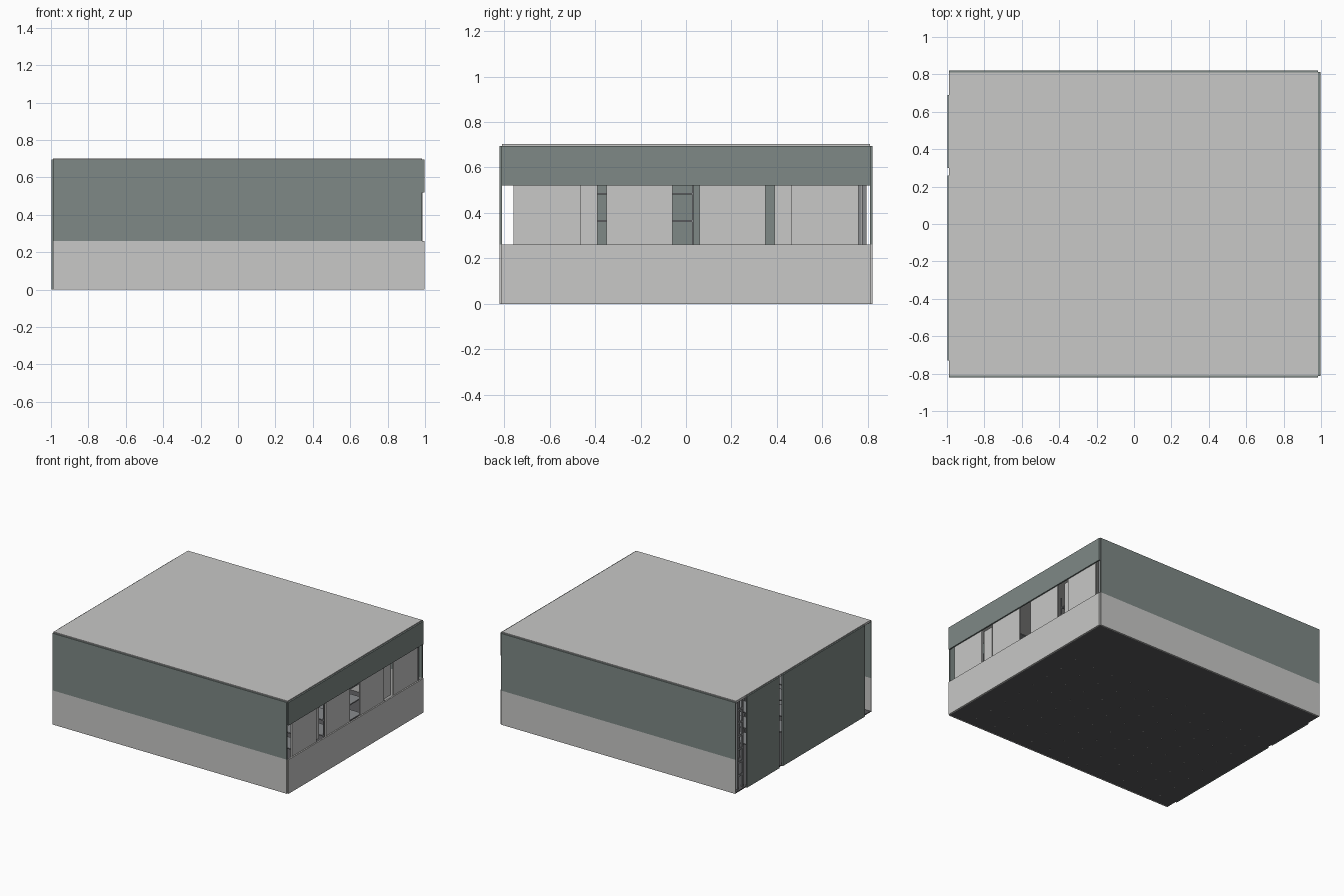
import bpy, bmesh

if "Cube" in bpy.data.objects:
    bpy.data.objects.remove(bpy.data.objects["Cube"])


def material(name, rgb):
    m = bpy.data.materials.new(name)
    m.diffuse_color = (*rgb, 1)
    m.use_nodes = True
    m.node_tree.nodes["Principled BSDF"].inputs["Base Color"].default_value = m.diffuse_color
    return m


LIGHT = material("light_grey", (0.58, 0.58, 0.57))
GREEN = material("grey_green", (0.21, 0.25, 0.238))
DARK = material("dark_floor", (0.10, 0.10, 0.105))
STEEL = material("steel", (0.25, 0.26, 0.27))


def boxes(name, mat, spans):
    """One object made of boxes given as (x0, x1, y0, y1, z0, z1)."""
    bm = bmesh.new()
    for x0, x1, y0, y1, z0, z1 in spans:
        r = bmesh.ops.create_cube(bm, size=1)
        for v in r["verts"]:
            v.co = ((x0 + x1) / 2 + v.co.x * (x1 - x0),
                    (y0 + y1) / 2 + v.co.y * (y1 - y0),
                    (z0 + z1) / 2 + v.co.z * (z1 - z0))
    me = bpy.data.meshes.new(name)
    bm.to_mesh(me)
    bm.free()
    me.materials.append(mat)
    ob = bpy.data.objects.new(name, me)
    bpy.context.collection.objects.link(ob)
    return ob


SILL, HEAD, TOP = 0.26, 0.52, 0.695

# Floor slab and flat roof
boxes("floor", DARK, [(-0.988, 0.986, -0.81, 0.81, 0.001, 0.008)])
boxes("roof", LIGHT, [(-0.988, 0.985, -0.809, 0.809, 0.685, 0.702)])

# Long walls, light below and green above
for name, y0, y1 in (("front_wall", -0.82, -0.81), ("back_wall", 0.81, 0.82)):
    boxes(name + "_lower", LIGHT, [(-0.99, 0.985, y0, y1, 0, SILL)])
    boxes(name + "_upper", GREEN, [(-0.99, 0.985, y0, y1, SILL, TOP)])

# Right wall: plinth, top band and recessed panels between window gaps
boxes("right_wall_lower", LIGHT, [(0.985, 0.996, -0.812, 0.812, 0, SILL)])
boxes("right_wall_upper", GREEN, [(0.985, 0.996, -0.812, 0.812, HEAD, TOP)])
boxes("right_wall_panels", LIGHT,
      [(0.976, 0.986, a, b, SILL - 0.01, HEAD + 0.01)
       for a, b in ((-0.76, -0.465), (-0.35, -0.06), (0.06, 0.35), (0.465, 0.76))])
boxes("inner_window_panels", LIGHT,
      [(0.945, 0.955, a, b, SILL - 0.01, HEAD + 0.01)
       for a, b in ((-0.475, -0.39), (0.39, 0.475))])
boxes("corner_post", STEEL, [(0.95, 0.97, 0.775, 0.795, 0.008, 0.685)])

# Left wall: two green panels with a slit, open at both ends
boxes("left_wall", GREEN, [(-0.998, -0.988, -0.73, 0.26, 0, TOP),
                           (-0.998, -0.988, 0.30, 0.69, 0, TOP)])

# Ladder frame standing in the open left corner
frame = [(-0.975, -0.963, y, y + 0.012, 0.008, 0.685) for y in (0.70, 0.76)]
frame += [(-0.973, -0.965, 0.70, 0.77, z, z + 0.015)
          for z in (0.1, 0.2, 0.3, 0.4, 0.5, 0.6)]
boxes("corner_ladder_frame", STEEL, frame)

# Storage racks in rows, with tiny feet showing under the floor
rows = [-0.73 + 0.152 * i for i in range(8)]
cols = [-0.85 + 0.166 * i for i in range(11)]
posts, feet, shelves = [], [], []
for i, y in enumerate(rows):
    for x in cols:
        posts.append((x - 0.004, x + 0.004, y - 0.004, y + 0.004, 0.008, 0.56))
        feet.append((x - 0.003, x + 0.003, y - 0.003, y + 0.003, 0, 0.008))
    if i % 2 == 0:
        for z in (0.12, 0.24, 0.36, 0.48):
            shelves.append((cols[0], cols[-1], y, y + 0.152, z, z + 0.008))
boxes("rack_posts", STEEL, posts)
boxes("rack_feet", LIGHT, feet)
boxes("rack_shelves", STEEL, shelves)
